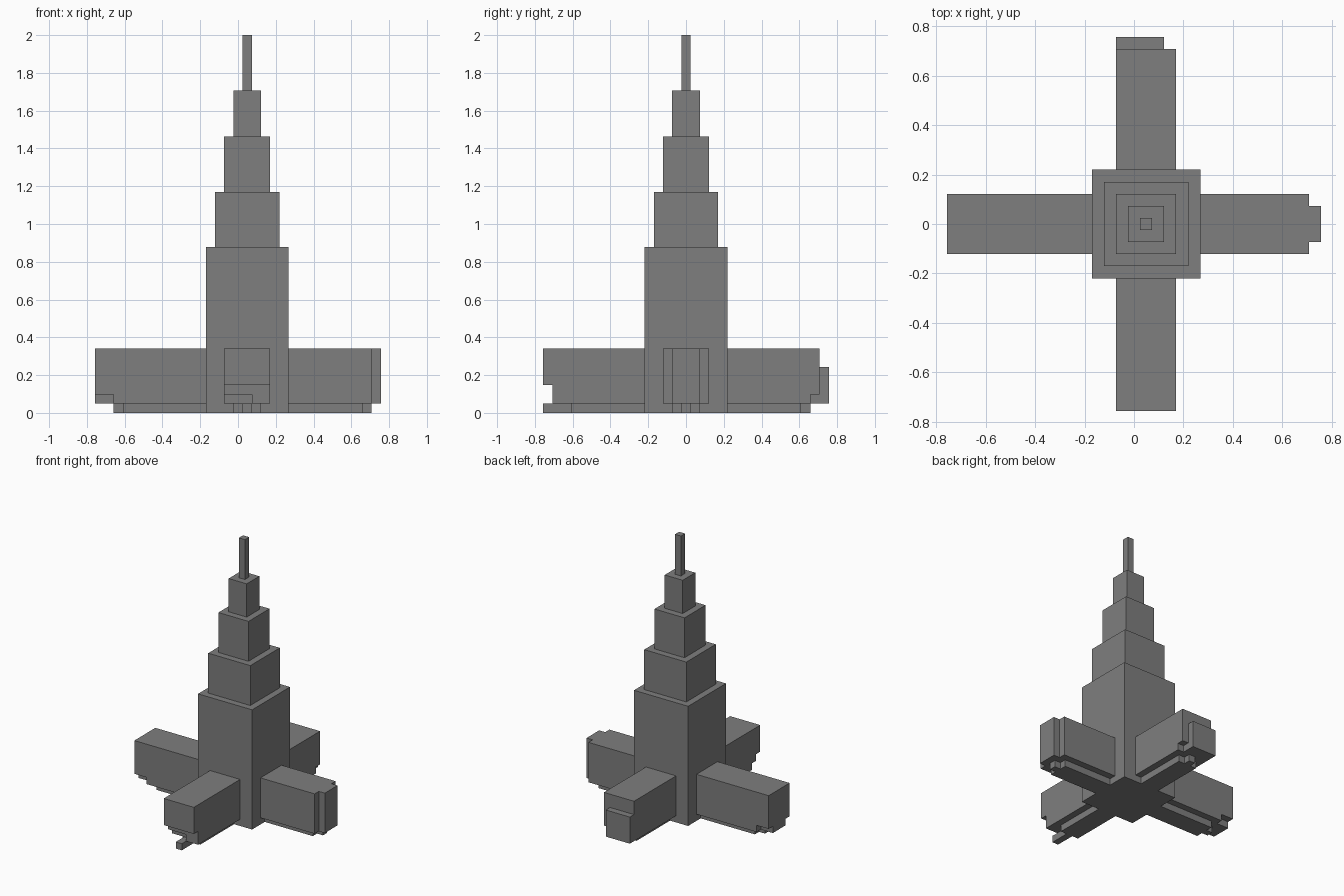
import bpy
import bmesh
from mathutils import Matrix, Vector

cube = bpy.data.objects.get("Cube")
if cube:
    bpy.data.objects.remove(cube, do_unlink=True)

U = 2 / 41          # one block
CENTRE = Vector((U, 0, 0))

stone = bpy.data.materials.new("grey_stone")
stone.use_nodes = True
GREY = (0.21, 0.21, 0.21, 1)
stone.diffuse_color = GREY
stone.node_tree.nodes["Principled BSDF"].inputs["Base Color"].default_value = GREY


def add_box(bm, low, high):
    low, high = Vector(low) * U + CENTRE, Vector(high) * U + CENTRE
    size = high - low
    scale = Matrix.Diagonal((abs(size.x), abs(size.y), size.z, 1))
    bmesh.ops.create_cube(bm, size=1, matrix=Matrix.Translation((low + high) / 2) @ scale)


def make_part(name, boxes):
    bm = bmesh.new()
    for low, high in boxes:
        add_box(bm, low, high)
    mesh = bpy.data.meshes.new(name)
    bm.to_mesh(mesh)
    bm.free()
    mesh.materials.append(stone)
    bpy.context.collection.objects.link(bpy.data.objects.new(name, mesh))


def make_wing(name, axis, sign, blocks):
    """Blocks are (start, end) outward, (side, side) across, (bottom, top)."""
    boxes = []
    for (a, b), (s, t), (z0, z1) in blocks:
        if axis == "x":
            boxes.append(((sign * a, s, z0), (sign * b, t, z1)))
        else:
            boxes.append(((s, sign * a, z0), (t, sign * b, z1)))
    make_part(name, boxes)


# Stepped tower and spire
bottom = 0
for name, half, top in (("tower_base", 4.5, 18), ("tower_second_tier", 3.5, 24),
                        ("tower_third_tier", 2.5, 30), ("tower_top_tier", 1.5, 35),
                        ("spire", 0.5, 41)):
    make_part(name, [((-half, -half, bottom), (half, half, top))])
    bottom = top

ROOT = 4.5
FULL, MID, THIN = (-2.5, 2.5), (-1.5, 1.5), (-0.5, 0.5)


def keel(end, tip):
    return [((ROOT, end), MID, (0, 1)), ((end, tip), THIN, (0, 1))]


# Four wings, each with a narrow keel and its own stepped end
make_wing("left_wing", "x", 1, keel(12.5, 13.5) + [
    ((ROOT, 13.5), FULL, (1, 7)),
    ((13.5, 14.5), MID, (1, 7))])

make_wing("right_wing", "x", -1, keel(13.5, 14.5) + [
    ((ROOT, 16.5), FULL, (2, 7)),
    ((ROOT, 14.5), FULL, (1, 2)),
    ((14.5, 16.5), MID, (1, 2))])

make_wing("back_wing", "y", 1, keel(12.5, 13.5) + [
    ((ROOT, 14.5), FULL, (2, 7)),
    ((ROOT, 13.5), FULL, (1, 2)),
    ((13.5, 14.5), (-2.5, 1.5), (1, 2)),
    ((14.5, 15.5), (-2.5, 1.5), (1, 5))])

make_wing("front_wing", "y", -1, keel(12.5, 15.5) + [
    ((ROOT, 15.5), FULL, (3, 7)),
    ((ROOT, 14.5), FULL, (2, 3)),
    ((ROOT, 13.5), FULL, (1, 2)),
    ((13.5, 14.5), (0.5, 2.5), (1, 2))])
